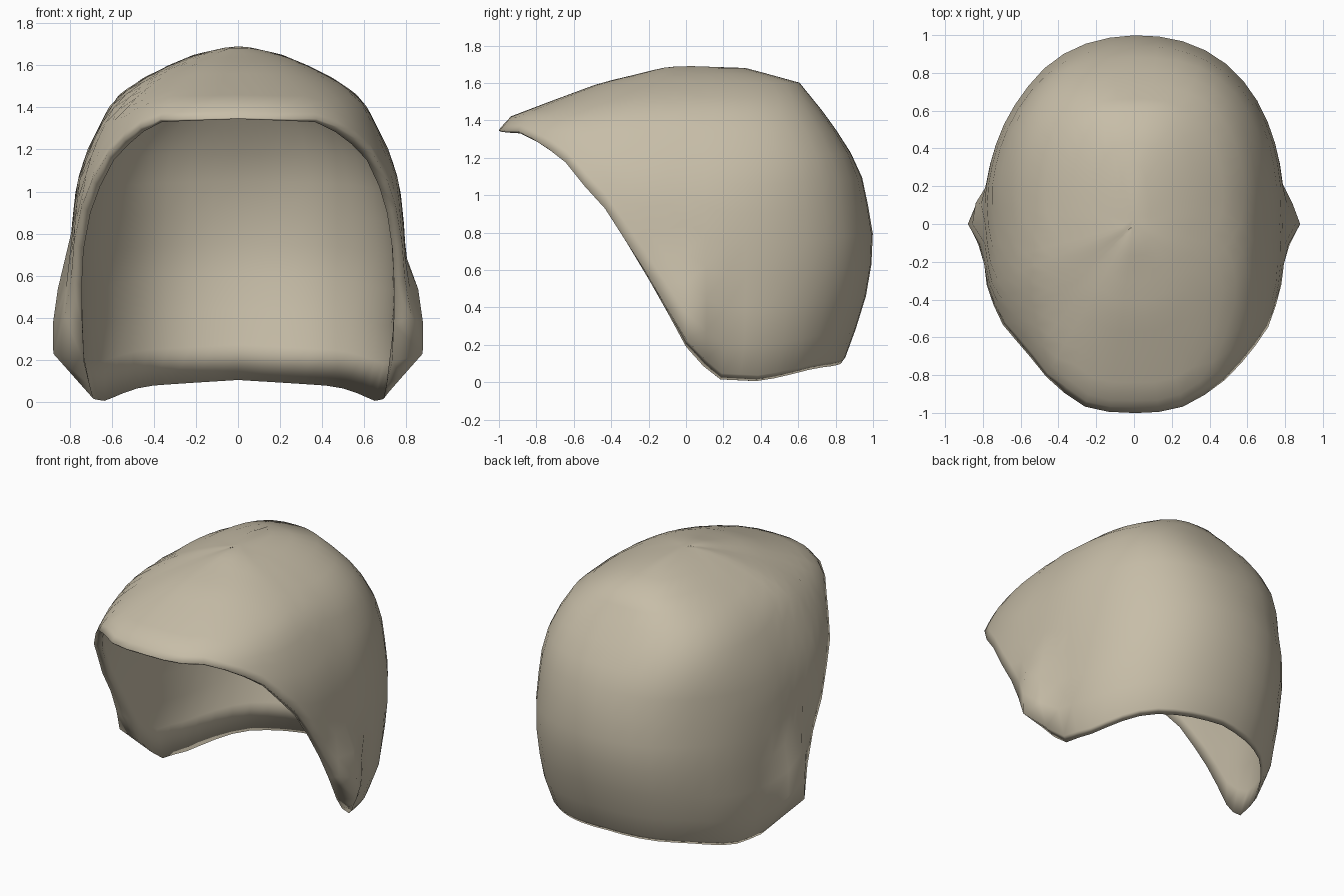
import bpy
import bmesh
import math

if "Cube" in bpy.data.objects:
    bpy.data.objects.remove(bpy.data.objects["Cube"])

COLS, ROWS, TOP = 48, 14, 1.69

# Outline profiles: (height, distance from the vertical axis)
HALF_WIDTH = [(0, .71), (.1, .745), (.2, .785), (.66, .80), (.9, .785), (1.05, .765),
              (1.2, .715), (1.33, .65), (1.4, .615), (1.47, .555), (1.54, .45),
              (1.6, .33), (1.65, .21), (1.67, .13), (TOP, .03)]
FRONT = [(0, 1.0), (.9, 1.0), (1.15, 1.05), (1.26, 1.02), (1.35, 1.0), (1.42, .94),
         (1.5, .73), (1.6, .46), (1.65, .25), (1.68, .13), (TOP, .04)]
BACK = [(0, .81), (.1, .84), (.4, .95), (.6, .99), (.82, 1.0), (1.15, .93),
        (1.4, .77), (1.61, .6), (1.645, .45), (1.68, .32), (TOP, .1)]
# Squareness of the cross-section by height
SQUARE_FRONT = [(0, 2.7), (1.33, 2.7), (1.45, 2.4), (TOP, 2.4)]
SQUARE_BACK = [(0, 2.35), (1.0, 2.35), (1.35, 2.8), (TOP, 2.8)]
# Open rim: (degrees from the front, height) and how far its lip turns inward
RIM = [(0, 1.345), (23, 1.33), (34, 1.26), (45, 1.15), (60, .9), (75, .55), (90, .19),
       (96, .1), (105, .015), (122, .005), (146, .075), (180, .105)]
LIP = [(0, 0), (15, .01), (34, .055), (90, .05), (105, .015), (120, .01), (180, .01)]


def lerp(table, t):
    for (a, va), (b, vb) in zip(table, table[1:]):
        if t <= b:
            return va + (vb - va) * max(0, t - a) / (b - a)
    return table[-1][1]


def bump(t, centre, width):
    return max(0, 1 - abs(t - centre) / width)


def radius(z, ang, deg):
    """Squared-off oval cross-section at height z, slightly flatter on the left."""
    sx, cy = abs(math.sin(ang)), math.cos(ang)
    depth, n = ((lerp(FRONT, z), lerp(SQUARE_FRONT, z)) if cy > 0
                else (lerp(BACK, z), lerp(SQUARE_BACK, z)))
    rad = ((sx / lerp(HALF_WIDTH, z)) ** n + (abs(cy) / depth) ** n) ** (-1 / n)
    if ang > math.pi:
        rad -= .04 * bump(deg, 40, 25)
        rad -= .035 * bump(deg, 140, 40) * lerp([(1.0, 1), (1.3, 0)], z)
    return rad


def flare(z, deg):
    """Pointed bulge over each ear."""
    return .1 * bump(deg, 91, 13) * lerp([(.05, 0), (.17, 1), (.47, .95), (.68, 0)], z)


def ring(bm, s, kind):
    """One ring of the shell, s running from the rim (0) to the crown (1)."""
    verts = []
    for c in range(COLS):
        ang = 2 * math.pi * c / COLS
        deg = math.degrees(math.acos(max(-1, min(1, math.cos(ang)))))
        lip = lerp(LIP, deg)
        base = lerp(RIM, deg) + (.3 * lip if kind == "outer" else 0)
        z = base + (TOP - base) * math.sin(s * math.pi / 2)
        rad = radius(z, ang, deg)
        if kind == "outer":
            rad += flare(z, deg)
        elif kind == "rim":
            rad -= lip
        else:
            # The lining reaches full depth a little way in from the rim
            k = min(1, s / .12)
            rad = max(rad * .5, rad - lip - (.055 - lip) * k)
            z -= .045 * min(1, s * 3)
        verts.append(bm.verts.new((rad * math.sin(ang), -rad * math.cos(ang), z)))
    return verts


def skin(bm, rings, crown, flip):
    """Quads between rings, closed by a fan at the crown."""
    for c in range(COLS):
        d = (c + 1) % COLS
        faces = [(a[c], a[d], b[d], b[c]) for a, b in zip(rings, rings[1:])]
        faces.append((rings[-1][c], rings[-1][d], crown))
        for f in faces:
            bm.faces.new(f[::-1] if flip else f)


# Hood shell: outer skin and lining, meeting at a rolled rim
bm = bmesh.new()
rim = ring(bm, 0, "rim")
outer = [rim] + [ring(bm, max(r, .15) / ROWS, "outer") for r in range(ROWS)]
lining = [rim] + [ring(bm, r / ROWS, "lining") for r in range(1, ROWS)]
skin(bm, outer, bm.verts.new((0, .03, TOP)), False)
skin(bm, lining, bm.verts.new((0, .03, TOP - .045)), True)

mesh = bpy.data.meshes.new("hood_shell")
bm.to_mesh(mesh)
bm.free()
hood = bpy.data.objects.new("hood_shell", mesh)
bpy.context.collection.objects.link(hood)

# Warm beige
beige = bpy.data.materials.new("warm_beige")
beige.diffuse_color = (.57, .51, .39, 1)
beige.use_nodes = True
beige.node_tree.nodes["Principled BSDF"].inputs["Base Color"].default_value = beige.diffuse_color
mesh.materials.append(beige)

bpy.context.view_layer.objects.active = hood
hood.select_set(True)
bpy.ops.object.shade_smooth()
